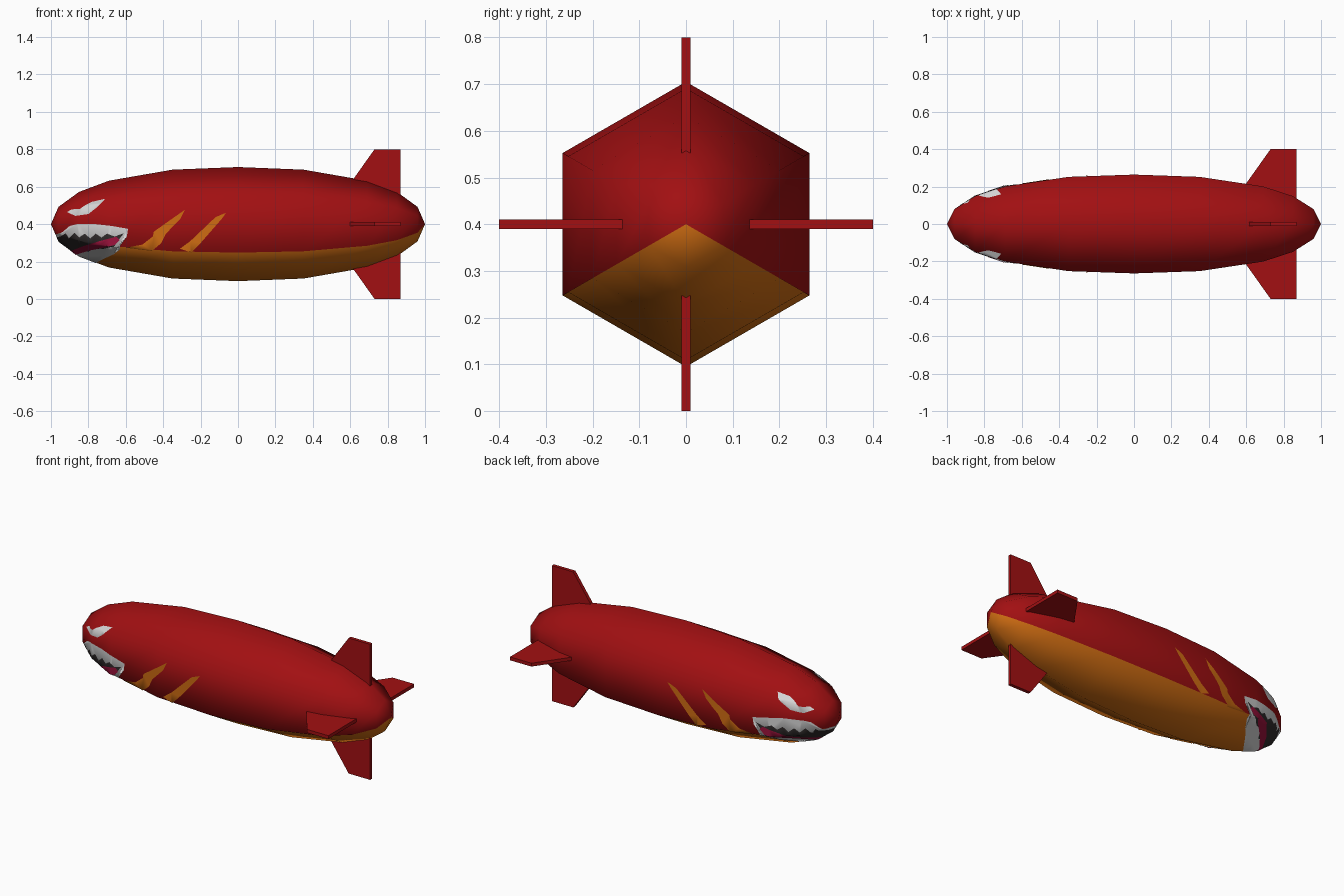
import bpy, bmesh, math
from mathutils import Vector, Matrix

if "Cube" in bpy.data.objects:
    bpy.data.objects.remove(bpy.data.objects["Cube"])

CZ = 0.4  # height of the hull axis


def material(name, rgb):
    m = bpy.data.materials.new(name)
    m.diffuse_color = (*rgb, 1)
    m.use_nodes = True
    m.node_tree.nodes["Principled BSDF"].inputs["Base Color"].default_value = m.diffuse_color
    return m


RED = material("red", (0.36, 0.005, 0.006))
ORANGE = material("orange", (0.62, 0.15, 0.006))
WHITE = material("white", (0.66, 0.66, 0.66))
DARK = material("dark_grey", (0.03, 0.025, 0.025))
PINK = material("crimson_pink", (0.33, 0.006, 0.045))

# Hull profile: (x, corner radius), symmetric front to back
half = [(0.0, 0.305), (0.35, 0.291), (0.69, 0.232), (0.85, 0.172), (0.96, 0.092), (1.0, 0.0)]
PROFILE = [(-x, r) for x, r in reversed(half[1:])] + half


def finish(name, bm, mats, smooth):
    me = bpy.data.meshes.new(name)
    bm.to_mesh(me)
    bm.free()
    for m in mats:
        me.materials.append(m)
    me.polygons.foreach_set("use_smooth", [smooth] * len(me.polygons))
    ob = bpy.data.objects.new(name, me)
    bpy.context.collection.objects.link(ob)
    return ob


def radius(x):
    for (x0, r0), (x1, r1) in zip(PROFILE, PROFILE[1:]):
        if x0 <= x <= x1:
            return r0 + (r1 - r0) * (x - x0) / (x1 - x0)
    return 0.0


# Hexagonal hull with its two lower sides painted orange
bm = bmesh.new()
rings = []
for x, r in PROFILE[1:-1]:
    rings.append([bm.verts.new((x, r * math.sin(k * math.pi / 3), CZ + r * math.cos(k * math.pi / 3)))
                  for k in range(6)])
nose, tail = bm.verts.new((-1, 0, CZ)), bm.verts.new((1, 0, CZ))
for k in range(6):
    j = (k + 1) % 6
    for a, b in zip(rings, rings[1:]):
        bm.faces.new((a[k], a[j], b[j], b[k]))
    bm.faces.new((nose, rings[0][j], rings[0][k]))
    bm.faces.new((tail, rings[-1][k], rings[-1][j]))
bmesh.ops.recalc_face_normals(bm, faces=bm.faces[:])
for f in bm.faces:
    c = f.calc_center_median()
    across = math.degrees(math.atan2(abs(c.y), c.z - CZ))
    f.material_index = int(across > 120 and c.x > -0.96)
finish("hull", bm, [RED, ORANGE], True)

# Four tail fins
outline = [(0.55, 0.1), (0.55, 0.147), (0.73, 0.4), (0.87, 0.4), (0.87, 0.1)]
for i, name in enumerate(["top_fin", "left_fin", "bottom_fin", "right_fin"]):
    bm = bmesh.new()
    face = bm.faces.new([bm.verts.new((x, -0.01, h)) for x, h in outline])
    ext = bmesh.ops.extrude_face_region(bm, geom=[face])
    bmesh.ops.translate(bm, vec=(0, 0.02, 0), verts=[g for g in ext["geom"] if isinstance(g, bmesh.types.BMVert)])
    bmesh.ops.recalc_face_normals(bm, faces=bm.faces[:])
    bm.transform(Matrix.Translation((0, 0, CZ)) @ Matrix.Rotation(i * math.pi / 2, 4, 'X'))
    finish(name, bm, [RED], False)


def cut(bm, point, normal, clear=False):
    bmesh.ops.bisect_plane(bm, geom=bm.verts[:] + bm.edges[:] + bm.faces[:], dist=1e-5,
                           plane_co=point, plane_no=normal, clear_outer=clear)


def decal(name, pts, mat, layer=1):
    """Painted shape: a side-view outline cut along the hull edges and laid on both flanks."""
    bm = bmesh.new()
    bm.faces.new([bm.verts.new((x, 0, z)) for x, z in pts])
    bmesh.ops.triangulate(bm, faces=bm.faces[:])
    for (x0, r0), (x1, r1) in zip(PROFILE, PROFILE[1:]):
        # trim to the silhouette, then split at rings and lengthwise edges
        for s in (-1, 1):
            cut(bm, (x0, 0, CZ + s * r0), Vector((-(r1 - r0), 0, s * (x1 - x0))), True)
        cut(bm, (x0, 0, CZ), (1, 0, 0))
        for s in (-1, 1):
            cut(bm, (x0, 0, CZ + s * r0 / 2), Vector((-(r1 - r0) / 2, 0, s * (x1 - x0))))
    lift = 1 + 0.011 * layer
    for v in bm.verts:
        r, dz = radius(v.co.x), v.co.z - CZ
        y = math.sqrt(3) * max(0.0, min(r / 2, r - abs(dz)))
        v.co.y, v.co.z = -y * lift, CZ + dz * lift
    bm.normal_update()
    if sum(f.normal.y * f.calc_area() for f in bm.faces) > 0:
        bmesh.ops.reverse_faces(bm, faces=bm.faces[:])
    ob = finish(name, bm, [mat], True)
    ob.modifiers.new("both_sides", 'MIRROR').use_axis = (False, True, False)


# Mouth: white lips and teeth, dark gap, tongue
decal("mouth_lips", [(-1, .335), (-.94, .357), (-.90, .39), (-.86, .40), (-.765, .40), (-.674, .39),
                     (-.588, .375), (-.594, .335), (-.63, .30), (-.63, .266), (-.665, .24),
                     (-.72, .215), (-.79, .18), (-1, .18)], WHITE)
decal("mouth_gap", [(-1, .325), (-.95, .335), (-.92, .352), (-.905, .325), (-.875, .355), (-.85, .33),
                    (-.82, .35), (-.79, .325), (-.76, .35), (-.73, .33), (-.70, .35), (-.66, .335),
                    (-.61, .352), (-.64, .315), (-.66, .285), (-.72, .27), (-.77, .275), (-.80, .255),
                    (-.84, .262), (-.88, .235), (-1, .235)], DARK, 2)
decal("tongue", [(-.89, .262), (-.83, .285), (-.74, .312), (-.65, .335), (-.632, .318), (-.66, .292),
                 (-.73, .275), (-.80, .262), (-.87, .24), (-.89, .24)], PINK, 3)

# Angry eyes
decal("eye", [(-.914, .464), (-.89, .478), (-.845, .48), (-.824, .496), (-.78, .518), (-.71, .534),
              (-.75, .492), (-.80, .453), (-.87, .443)], WHITE)

# Slanted flank stripes rising from the belly
decal("front_stripe", [(-.60, .275), (-.51, .292), (-.455, .335), (-.45, .36), (-.34, .437), (-.285, .475),
                       (-.31, .425), (-.385, .35), (-.41, .30), (-.46, .258)], ORANGE)
decal("rear_stripe", [(-.31, .27), (-.255, .31), (-.12, .437), (-.064, .46), (-.085, .43),
                      (-.20, .30), (-.25, .25)], ORANGE)
